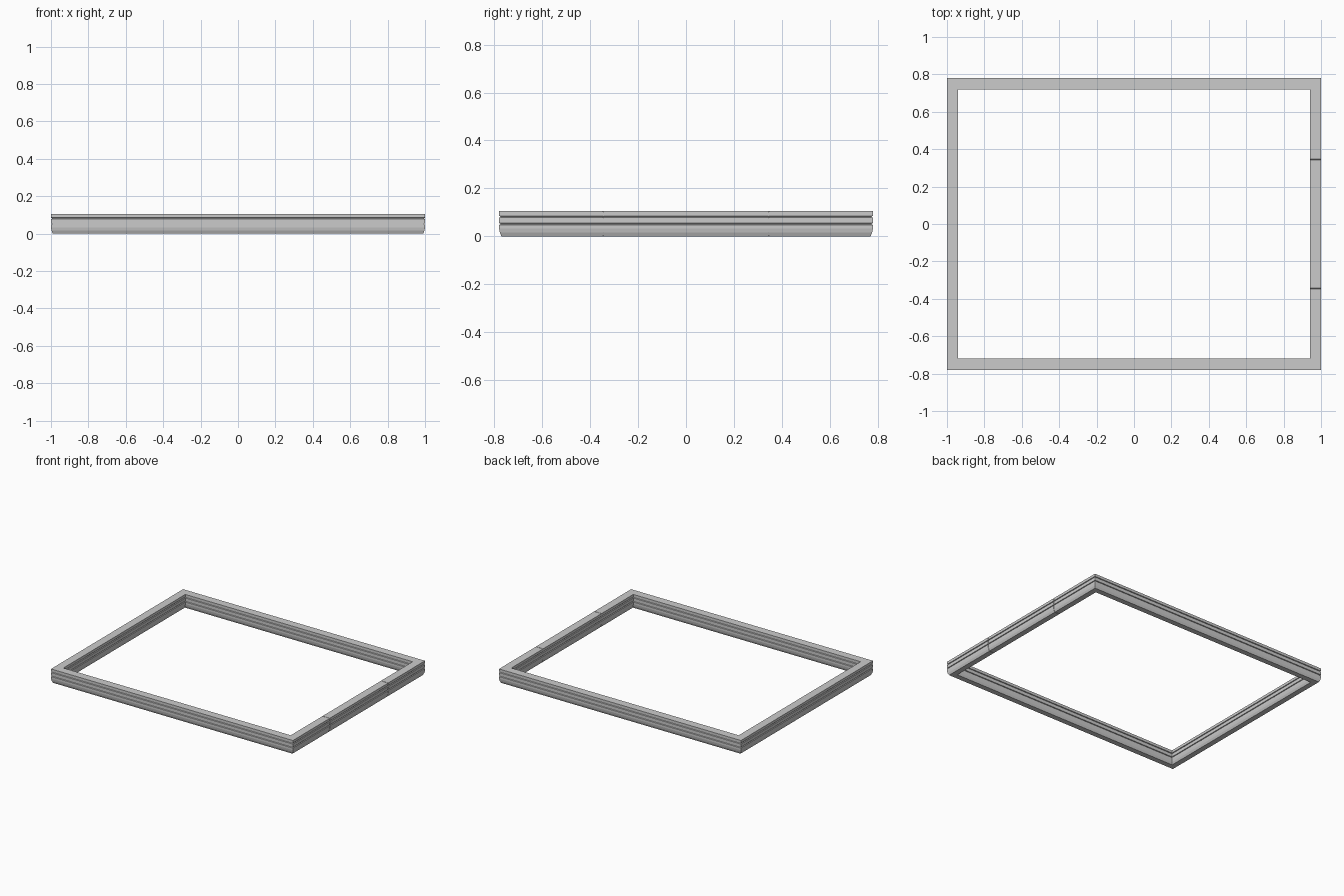
import bpy, bmesh

if "Cube" in bpy.data.objects:
    bpy.data.objects.remove(bpy.data.objects["Cube"])

HX, HY, H, W = 1.0, 0.78, 0.105, 0.06   # half sizes, height, rail width
G = 0.006                                # groove depth

# Outer half of the rail section: (inset from outer face, z)
side = [(0.010, 0.0), (0.003, 0.016), (0.0, 0.032),
        (0.0, 0.048), (G, 0.050), (G, 0.053), (0.0, 0.055),
        (0.0, 0.078), (G, 0.080), (G, 0.083), (0.0, 0.085),
        (0.0, H)]
section = side + [(W - d, z) for d, z in reversed(side)]


def corner(sx, sy):
    return [(sx * (HX - d), sy * (HY - d), z) for d, z in section]


def right_station(y, k=0.0):
    # section on the right rail, shrunk by k for a hairline joint
    s = 1 - k
    return [(HX - (W / 2 + (d - W / 2) * s), y, H / 2 + (z - H / 2) * s)
            for d, z in section]


# Stations around the frame, with hairline joints on the right rail
stations = [corner(-1, -1), corner(1, -1)]
for y in (-0.345, 0.345):
    stations += [right_station(y - 0.0015), right_station(y - 0.001, 0.08),
                 right_station(y + 0.001, 0.08), right_station(y + 0.0015)]
stations += [corner(1, 1), corner(-1, 1)]

# Skin the closed loop of sections
bm = bmesh.new()
rings = [[bm.verts.new(p) for p in st] for st in stations]
n = len(section)
for i, a in enumerate(rings):
    b = rings[(i + 1) % len(rings)]
    for j in range(n):
        k = (j + 1) % n
        bm.faces.new((a[j], b[j], b[k], a[k]))
bmesh.ops.recalc_face_normals(bm, faces=bm.faces)
mesh = bpy.data.meshes.new("grooved_frame")
bm.to_mesh(mesh)
bm.free()
frame = bpy.data.objects.new("grooved_frame", mesh)
bpy.context.collection.objects.link(frame)
